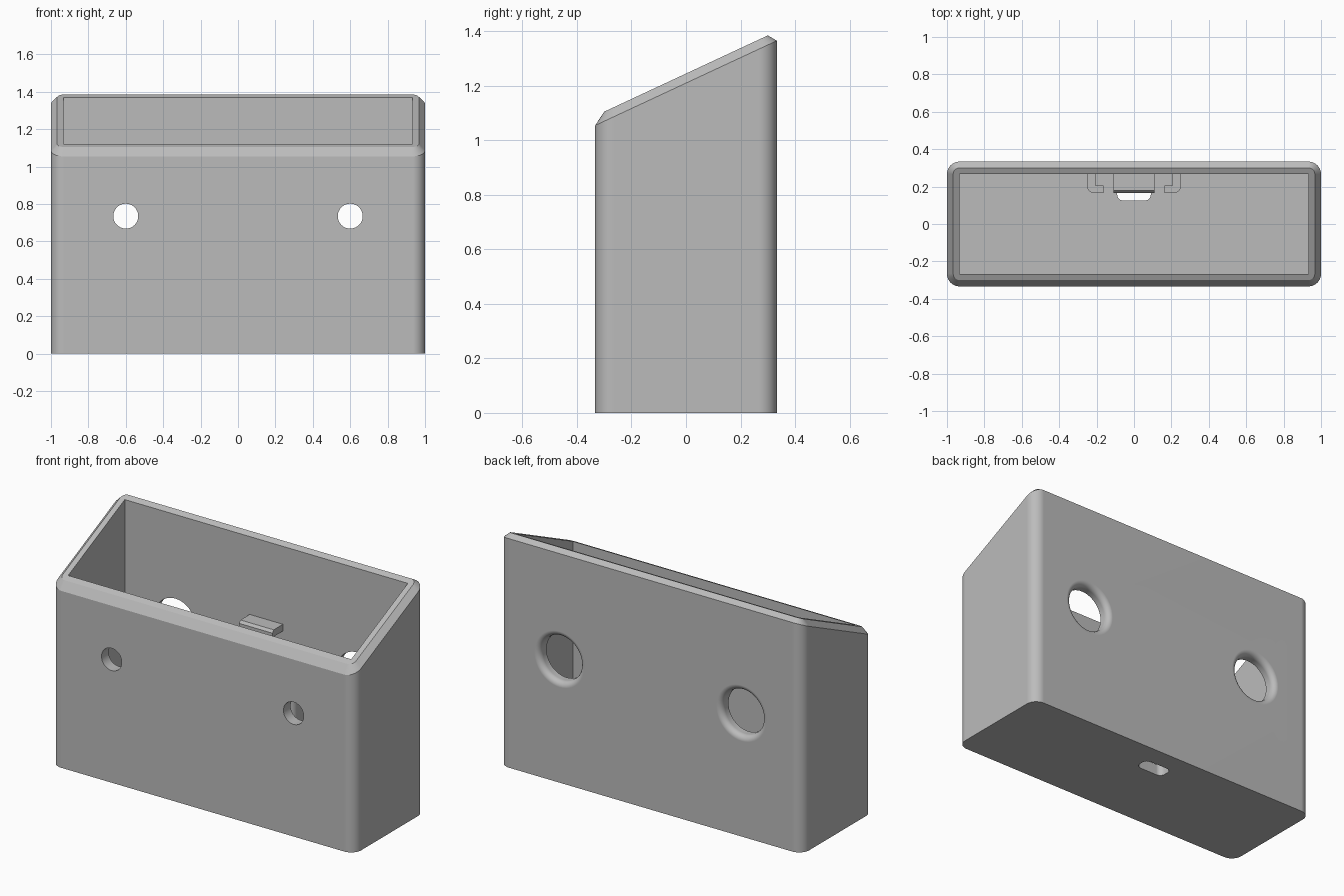
import bpy, bmesh, math
from mathutils import Matrix

if "Cube" in bpy.data.objects:
    bpy.data.objects.remove(bpy.data.objects["Cube"], do_unlink=True)

grey = bpy.data.materials.new("plain grey")
grey.use_nodes = True
COLOR = (0.5, 0.5, 0.5, 1)
grey.diffuse_color = COLOR
grey.node_tree.nodes["Principled BSDF"].inputs["Base Color"].default_value = COLOR

MM = 1 / 30                      # design unit
WALL = 2 * MM
HALF_X, HALF_Y = 1.0, 10 * MM
IN_X, IN_Y = HALF_X - WALL, HALF_Y - WALL
SLOPE = math.tan(math.radians(25))
HOLE_X, HOLE_Z = 0.6, 0.735


def rounded_rect(hx, hy, r, steps=10):
    """Counter-clockwise outline with rounded corners."""
    pts = []
    for k, (sx, sy) in enumerate([(1, 1), (-1, 1), (-1, -1), (1, -1)]):
        for i in range(steps + 1):
            a = math.pi / 2 * (k + i / steps)
            pts.append((sx * (hx - r) + r * math.cos(a), sy * (hy - r) + r * math.sin(a)))
    return pts


def loft(name, rings):
    """Closed solid through rings that share a vertex count."""
    bm = bmesh.new()
    rows = [[bm.verts.new(p) for p in ring] for ring in rings]
    n = len(rows[0])
    for a, b in zip(rows, rows[1:]):
        for i in range(n):
            j = (i + 1) % n
            bm.faces.new((a[i], a[j], b[j], b[i]))
    bm.faces.new(rows[0][::-1])
    bm.faces.new(rows[-1])
    bmesh.ops.recalc_face_normals(bm, faces=bm.faces)
    mesh = bpy.data.meshes.new(name)
    bm.to_mesh(mesh)
    bm.free()
    mesh.materials.append(grey)
    obj = bpy.data.objects.new(name, mesh)
    bpy.context.collection.objects.link(obj)
    return obj


def prism(name, pts, low, high):
    """Outline in x, y raised between two heights."""
    return loft(name, [[(x, y, z) for x, y in pts] for z in (low, high)])


def lathe_y(name, x, z, profile, steps=48):
    """Round solid along y from (radius, y) pairs."""
    angles = [2 * math.pi * i / steps for i in range(steps)]
    return loft(name, [[(x + r * math.cos(a), y, z + r * math.sin(a)) for a in angles]
                       for r, y in profile])


def activate(obj):
    bpy.ops.object.select_all(action='DESELECT')
    obj.select_set(True)
    bpy.context.view_layer.objects.active = obj


def cut(obj, cutter):
    cutter.hide_render = True
    mod = obj.modifiers.new("cut", 'BOOLEAN')
    mod.operation, mod.solver, mod.object = 'DIFFERENCE', 'EXACT', cutter
    activate(obj)
    bpy.ops.object.modifier_apply(modifier=mod.name)
    bpy.data.objects.remove(cutter, do_unlink=True)


def smooth(obj):
    activate(obj)
    bpy.ops.object.shade_smooth_by_angle(angle=math.radians(25))
    mod = obj.modifiers.new("flat walls", 'WEIGHTED_NORMAL')
    mod.keep_sharp = True


# Housing: rounded box with a sloping, chamfered top
outer = rounded_rect(HALF_X, HALF_Y, WALL)
rim = rounded_rect(HALF_X - MM, HALF_Y - MM, MM)
housing = loft("housing", [
    [(x, y, 0) for x, y in outer],
    [(x, y, 1.21 + SLOPE * y) for x, y in outer],
    [(x, y, 1.245 + SLOPE * y) for x, y in rim]])

# Open cavity
cut(housing, prism("cavity_cutter",
                   [(IN_X, IN_Y), (-IN_X, IN_Y), (-IN_X, -IN_Y), (IN_X, -IN_Y)], WALL, 2))

# Small front holes and larger back holes with a rounded lip
for x in (-HOLE_X, HOLE_X):
    cut(housing, lathe_y("front_hole_cutter", x, HOLE_Z, [(WALL, -0.5), (WALL, 0)]))
    lip = [(5 * MM - MM * math.sin(t), HALF_Y - MM + MM * math.cos(t))
           for t in (math.pi / 2 * i / 8 for i in range(8, -1, -1))]
    cut(housing, lathe_y("back_hole_cutter", x, HOLE_Z,
                         [(4 * MM, 0.1)] + lip + [(5 * MM, 0.5)]))

# Socket slot through the floor
slot = [(x, y + 0.17) for x, y in rounded_rect(0.09, 0.045, MM, 6)]
cut(housing, prism("slot_cutter", slot, -0.1, 0.1))
smooth(housing)

# Pair of hooked board guides on the back wall
corner = [(0.217 + MM * math.cos(a), 0.2 + MM * math.sin(a))
          for a in (-math.pi / 2 * i / 6 for i in range(7))]
guide = [(0.25, IN_Y + 0.01)] + corner + [
    (0.163, 0.167), (0.163, 0.205), (0.207, 0.205), (0.207, IN_Y + 0.01)]
for side, s in (("left", 1), ("right", -1)):
    rail = prism(side + "_board_guide", [(s * x, y) for x, y in guide], WALL - 0.01, 0.55)
    smooth(rail)

# Retaining catch above the guides
profile = [(IN_Y + 0.01, 0.905), (0.18, 0.905), (0.167, 0.89), (0.167, 0.865), (IN_Y + 0.01, 0.865)]
loft("board_catch", [[(x, y, z) for y, z in profile] for x in (-0.11, 0.11)])
